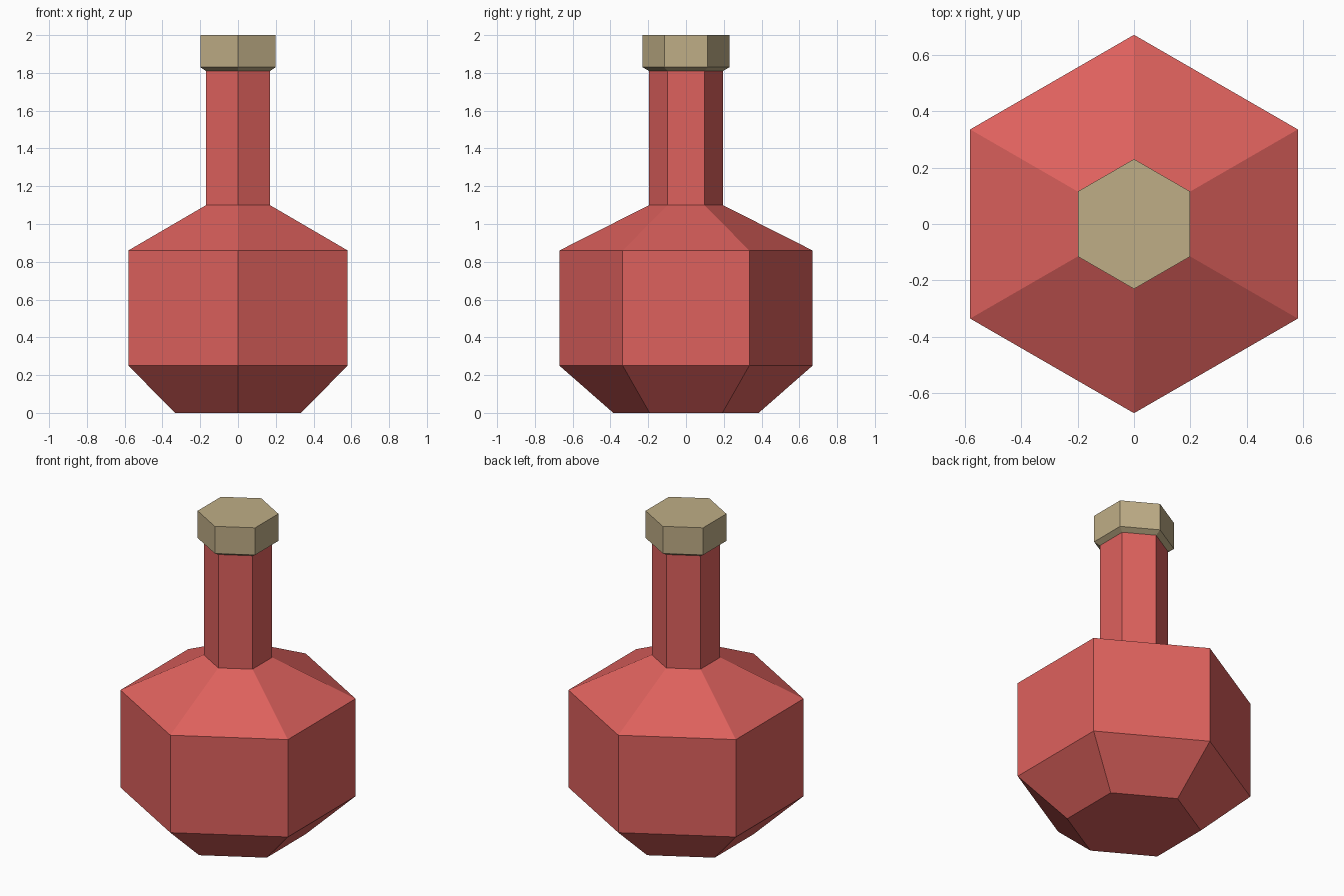
import bpy
import bmesh
from math import cos, sin, pi

SIDES = 6

cube = bpy.data.objects.get("Cube")
if cube:
    bpy.data.objects.remove(cube, do_unlink=True)


def make_material(name, rgb):
    mat = bpy.data.materials.new(name)
    mat.use_nodes = True
    color = (*rgb, 1.0)
    mat.diffuse_color = color
    mat.node_tree.nodes["Principled BSDF"].inputs["Base Color"].default_value = color
    return mat


def lathe(name, profile, mat):
    """Closed six-sided solid from (radius, height) pairs, corners on the y axis."""
    bm = bmesh.new()
    rings = []
    for radius, z in profile:
        angles = [pi / 2 + 2 * pi * i / SIDES for i in range(SIDES)]
        rings.append([bm.verts.new((radius * cos(a), radius * sin(a), z)) for a in angles])
    for low, high in zip(rings, rings[1:]):
        for i in range(SIDES):
            j = (i + 1) % SIDES
            bm.faces.new((low[i], low[j], high[j], high[i]))
    bm.faces.new(rings[0][::-1])
    bm.faces.new(rings[-1])
    bmesh.ops.recalc_face_normals(bm, faces=bm.faces)
    mesh = bpy.data.meshes.new(name)
    bm.to_mesh(mesh)
    bm.free()
    mesh.materials.append(mat)
    obj = bpy.data.objects.new(name, mesh)
    bpy.context.scene.collection.objects.link(obj)
    return obj


red = make_material("red glass", (0.73, 0.12, 0.11))
tan = make_material("tan cork", (0.52, 0.42, 0.24))

# Flask: tapered foot, straight belly, sloping shoulder and narrow neck
lathe("flask", [(0.385, 0), (0.67, 0.25), (0.67, 0.86), (0.195, 1.10), (0.195, 1.81)], red)

# Stopper with a chamfered lower rim
lathe("stopper", [(0.195, 1.81), (0.23, 1.83), (0.23, 2.0)], tan)
